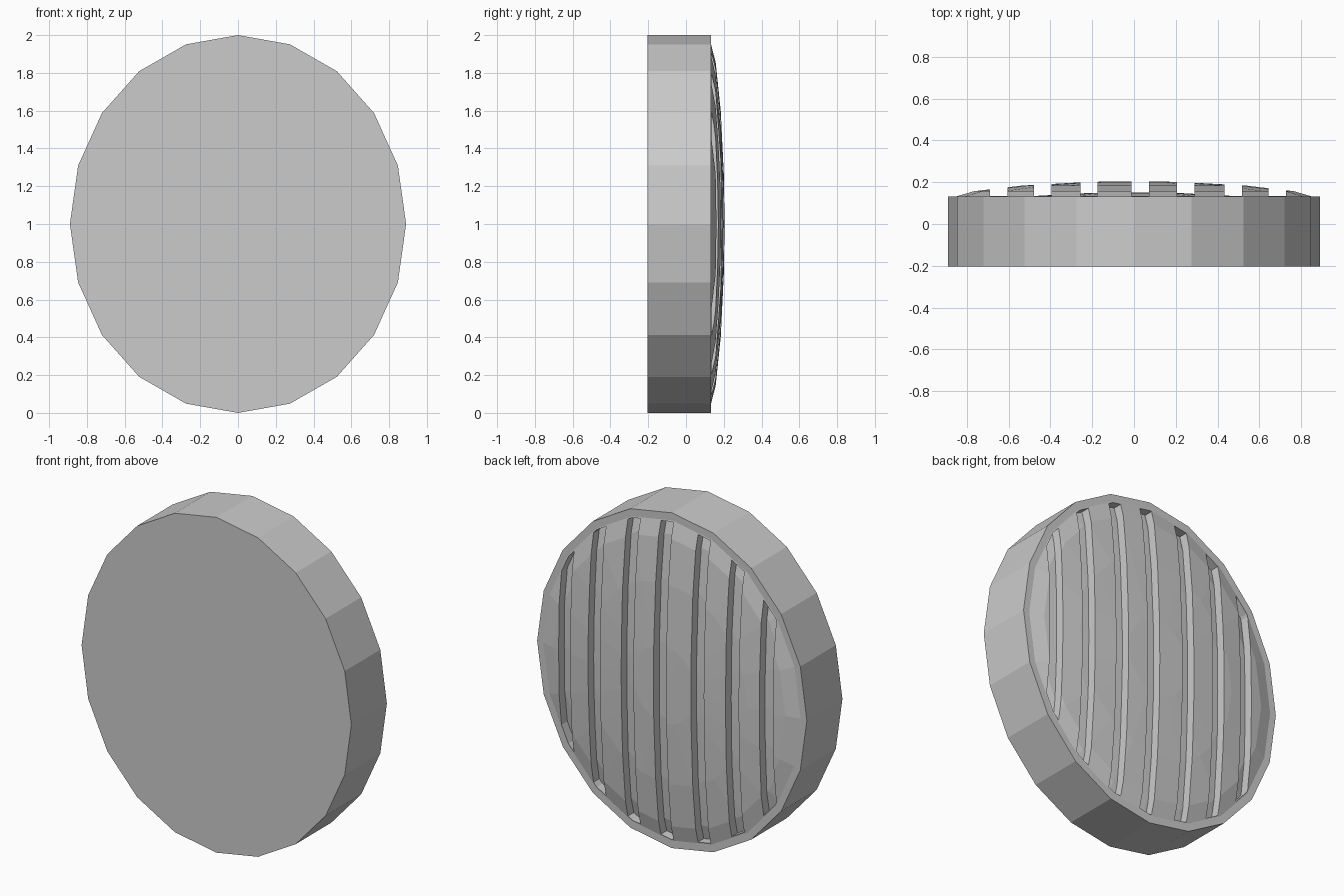
import bpy, bmesh
from math import sin, cos, pi

if "Cube" in bpy.data.objects:
    bpy.data.objects.remove(bpy.data.objects["Cube"])

SIDES, WIDTH = 20, 0.89


def lathe(bm, profile):
    """Closed solid around the y axis; profile is (radius, y), ends on the axis."""
    rings = []
    for r, y in profile:
        n = SIDES if r else 1
        rings.append([bm.verts.new((WIDTH * r * sin(2 * pi * i / SIDES), y,
                                    1 + r * cos(2 * pi * i / SIDES))) for i in range(n)])
    for a, b in zip(rings, rings[1:]):
        for i in range(SIDES):
            j = (i + 1) % SIDES
            quad = [a[i % len(a)], a[j % len(a)], b[j % len(b)], b[i % len(b)]]
            bm.faces.new(list(dict.fromkeys(quad)))
    bmesh.ops.recalc_face_normals(bm, faces=bm.faces)


def make_object(name, bm):
    mesh = bpy.data.meshes.new(name)
    bm.to_mesh(mesh)
    bm.free()
    ob = bpy.data.objects.new(name, mesh)
    bpy.context.collection.objects.link(ob)
    return ob


# Shallow dome on the back of the disc, from rim to centre
dome = [(0.955, 0.132), (0.86, 0.157), (0.6, 0.184), (0.23, 0.202), (0, 0.203)]

# Oval disc with the dome
bm = bmesh.new()
lathe(bm, [(0, -0.203), (1, -0.203), (1, 0.132)] + dome)
disc = make_object("domed_disc", bm)

# Groove cutter: strips of a solid whose floor follows the dome
floor = [(min(r, 0.948), y - 0.053) for r, y in dome]
cut = bmesh.new()
for x in (-0.648, -0.437, -0.215, 0.03, 0.248, 0.475, 0.686):
    strip = bmesh.new()
    lathe(strip, [(0, 0.3), (0.948, 0.3)] + floor)
    for side in (-1, 1):
        res = bmesh.ops.bisect_plane(
            strip, geom=strip.verts[:] + strip.edges[:] + strip.faces[:],
            plane_co=(x + side * 0.0415, 0, 0), plane_no=(side, 0, 0), clear_outer=True)
        edges = [e for e in res["geom_cut"] if isinstance(e, bmesh.types.BMEdge)]
        bmesh.ops.contextual_create(strip, geom=edges)
    bmesh.ops.recalc_face_normals(strip, faces=strip.faces)
    tmp = bpy.data.meshes.new("strip")
    strip.to_mesh(tmp)
    strip.free()
    cut.from_mesh(tmp)
    bpy.data.meshes.remove(tmp)
cutter = make_object("groove_cutter", cut)
cutter.hide_render = True

# Cut the grooves
mod = disc.modifiers.new("grooves", 'BOOLEAN')
mod.operation = 'DIFFERENCE'
mod.solver = 'EXACT'
mod.object = cutter
bpy.context.view_layer.objects.active = disc
disc.select_set(True)
bpy.ops.object.modifier_apply(modifier=mod.name)
bpy.data.objects.remove(cutter)
